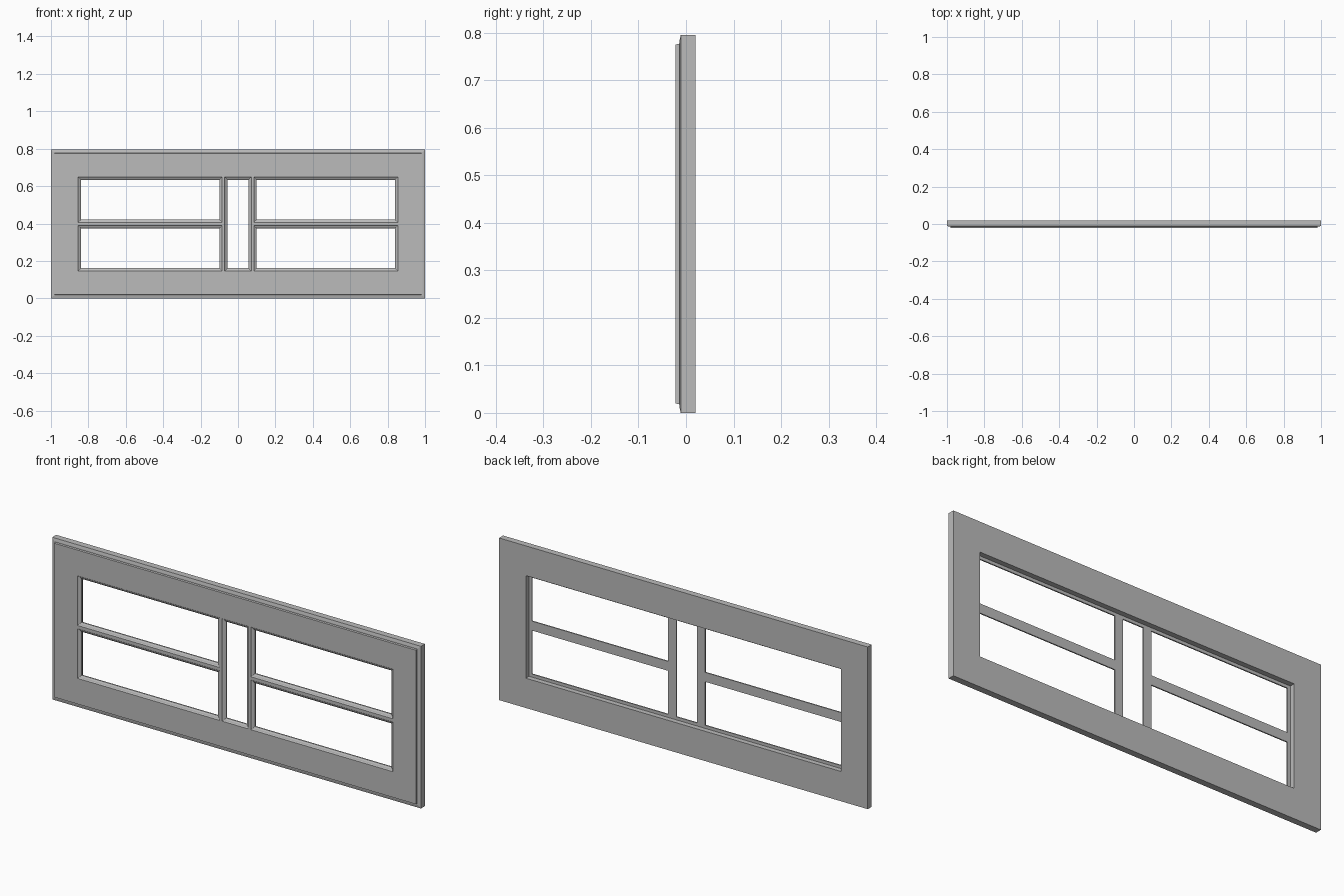
import bpy
import bmesh

if "Cube" in bpy.data.objects:
    bpy.data.objects.remove(bpy.data.objects["Cube"])

grey = bpy.data.materials.new("plain_grey")
grey.use_nodes = True
tone = (0.5, 0.5, 0.5, 1)
grey.diffuse_color = tone
grey.node_tree.nodes["Principled BSDF"].inputs["Base Color"].default_value = tone

HALF_W, HEIGHT = 1.0, 0.795
FRONT, BACK, LIP_BACK = -0.022, 0.02, -0.005
OPEN_X, OPEN_LOW, OPEN_HIGH = 0.855, 0.146, 0.649

# Moulding steps: distance in from the flat edge, and depth
MOULDING = [(0, FRONT), (0.003, -0.018), (0.008, -0.016), (0.015, -0.011)]


def make_part(name, rings, close_loop):
    """Skin a list of equally long point rings into one solid."""
    bm = bmesh.new()
    rows = [[bm.verts.new(p) for p in ring] for ring in rings]
    count = len(rows[0])
    pairs = list(zip(rows, rows[1:]))
    if close_loop:
        pairs.append((rows[-1], rows[0]))
    else:
        bm.faces.new(rows[0])
        bm.faces.new(rows[-1])
    for a, b in pairs:
        for i in range(count):
            j = (i + 1) % count
            bm.faces.new((a[i], a[j], b[j], b[i]))
    bmesh.ops.recalc_face_normals(bm, faces=bm.faces)
    mesh = bpy.data.meshes.new(name)
    bm.to_mesh(mesh)
    bm.free()
    mesh.materials.append(grey)
    obj = bpy.data.objects.new(name, mesh)
    bpy.context.collection.objects.link(obj)
    return obj


def rectangle(x, low, high, y):
    return [(-x, y, low), (x, y, low), (x, y, high), (-x, y, high)]


# Outer frame: stepped outer edge, moulded opening, rebate behind
outer = [(0, BACK), (0, -0.011), (0.013, -0.014), (0.018, -0.014), (0.02, FRONT)]
rings = [rectangle(HALF_W - d, d, HEIGHT - d, y) for d, y in outer]
inner = MOULDING + [(0.015, LIP_BACK), (0, LIP_BACK), (0, BACK)]
rings += [rectangle(OPEN_X - d, OPEN_LOW + d, OPEN_HIGH - d, y) for d, y in inner]
make_part("window_frame", rings, True)


# Glazing bars: moulded on both sides, flat behind
def bar_section(half_flat):
    side = [(half_flat + d, y) for d, y in MOULDING]
    side.append((side[-1][0], LIP_BACK))
    return side + [(-w, y) for w, y in reversed(side)]


POST_X, MID_Z = 0.078, (OPEN_LOW + OPEN_HIGH) / 2
for label, s in (("left", 1), ("right", -1)):
    section = bar_section(0.007)
    make_part(label + "_upright_bar",
              [[(s * POST_X + w, y, z) for w, y in section]
               for z in (OPEN_LOW, OPEN_HIGH)], False)
    section = bar_section(0.008)
    make_part(label + "_cross_bar",
              [[(s * x, y, MID_Z + w) for w, y in section]
               for x in (POST_X + 0.007, OPEN_X)], False)
